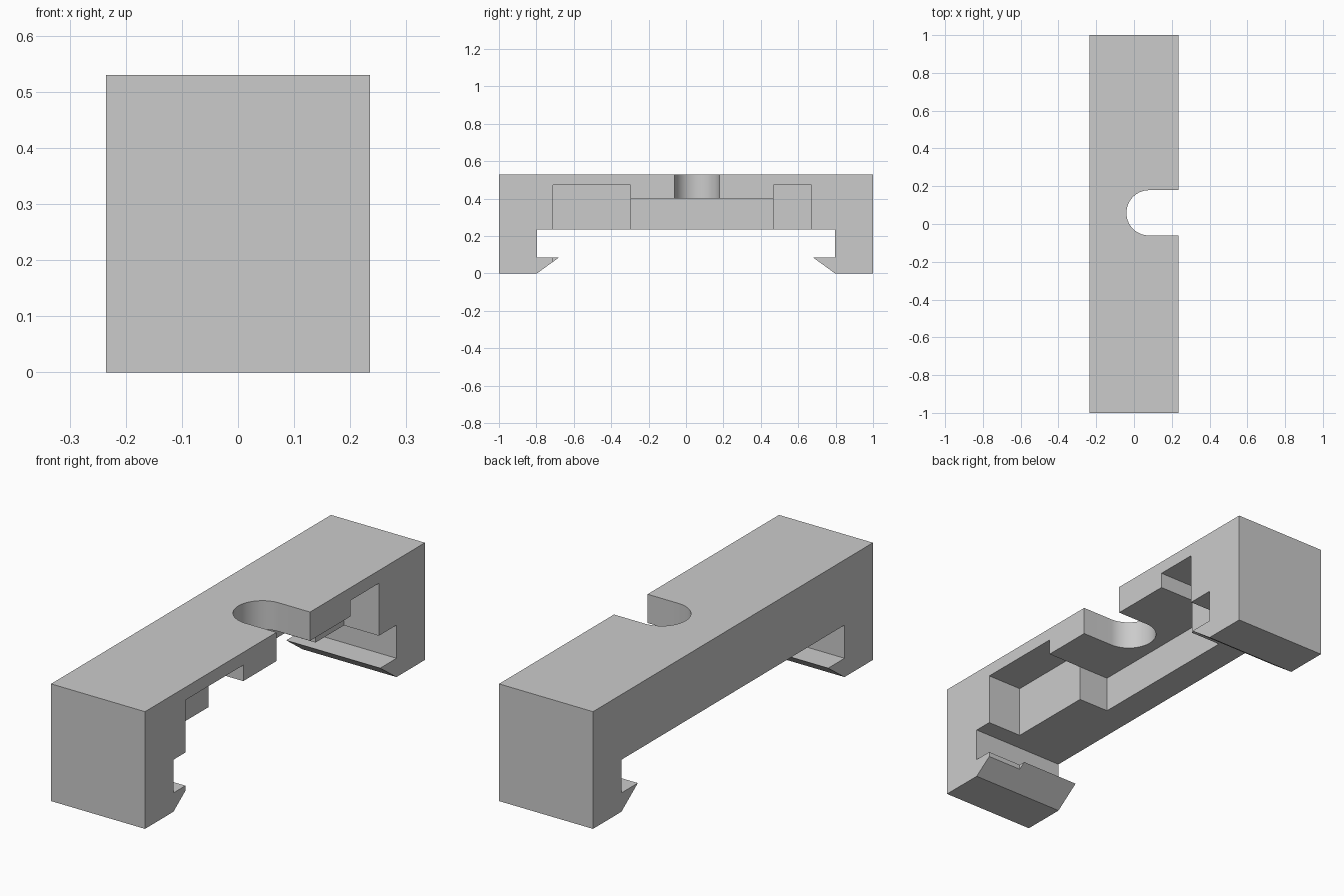
import bpy
import math
from mathutils import Vector

cube = bpy.data.objects.get("Cube")
if cube:
    bpy.data.objects.remove(cube, do_unlink=True)

HALF_W = 0.235     # half width in x
HEIGHT = 0.53
BEAM_Z = 0.235     # underside of the beam

grey = bpy.data.materials.new("plain grey")
grey.use_nodes = True
colour = (0.6, 0.6, 0.6, 1)
grey.diffuse_color = colour
grey.node_tree.nodes["Principled BSDF"].inputs["Base Color"].default_value = colour


def prism(name, outline, offset):
    """Extrude a closed outline of 3D points along the offset."""
    n = len(outline)
    base = [Vector(p) for p in outline]
    verts = base + [p + Vector(offset) for p in base]
    faces = [list(range(n))[::-1], list(range(n, 2 * n))]
    faces += [[i, (i + 1) % n, n + (i + 1) % n, n + i] for i in range(n)]
    mesh = bpy.data.meshes.new(name)
    mesh.from_pydata(verts, [], faces)
    mesh.materials.append(grey)
    obj = bpy.data.objects.new(name, mesh)
    bpy.context.collection.objects.link(obj)
    bpy.context.view_layer.objects.active = obj
    bpy.ops.object.select_all(action='DESELECT')
    obj.select_set(True)
    bpy.ops.object.mode_set(mode='EDIT')
    bpy.ops.mesh.select_all(action='SELECT')
    bpy.ops.mesh.normals_make_consistent(inside=False)
    bpy.ops.object.mode_set(mode='OBJECT')
    return obj


def cut(target, cutter):
    """Subtract the cutter from the target and discard it."""
    cutter.hide_render = True
    bpy.ops.object.select_all(action='DESELECT')
    bpy.context.view_layer.objects.active = target
    target.select_set(True)
    mod = target.modifiers.new("cut", 'BOOLEAN')
    mod.operation = 'DIFFERENCE'
    mod.solver = 'EXACT'
    mod.object = cutter
    bpy.ops.object.modifier_apply(modifier=mod.name)
    bpy.data.objects.remove(cutter, do_unlink=True)


# Clip body: beam with a hooked leg at each end, mirrored in y
half = [(1, HEIGHT), (1, 0), (0.797, 0), (0.68, 0.085), (0.797, 0.085), (0.797, BEAM_Z)]
side = half + [(-y, z) for y, z in reversed(half)]
body = prism("clip_body", [(-HALF_W, y, z) for y, z in side], (2 * HALF_W, 0, 0))

# Stepped pockets, open to the left side and below: y start, y end, inner x, ceiling
pockets = [(-0.711, -0.298, 0.06, 0.472),
           (-0.298, 0.468, -0.095, 0.40),
           (0.468, 0.671, 0.06, 0.472)]
for y0, y1, x, top in pockets:
    corners = [(x, y0, -0.1), (0.4, y0, -0.1), (0.4, y1, -0.1), (x, y1, -0.1)]
    cut(body, prism("pocket_cutter", corners, (0, 0, top + 0.1)))

# Round-ended slot through the plate above the middle pocket
SLOT_X, SLOT_Y, SLOT_R, STEPS = 0.08, 0.059, 0.12, 32
slot = [(0.4, SLOT_Y + SLOT_R, 0.3)]
for i in range(STEPS + 1):
    a = math.pi / 2 + math.pi * i / STEPS
    slot.append((SLOT_X + SLOT_R * math.cos(a), SLOT_Y + SLOT_R * math.sin(a), 0.3))
slot.append((0.4, SLOT_Y - SLOT_R, 0.3))
cut(body, prism("slot_cutter", slot, (0, 0, 0.4)))

bpy.ops.object.shade_smooth_by_angle(angle=math.radians(30))
